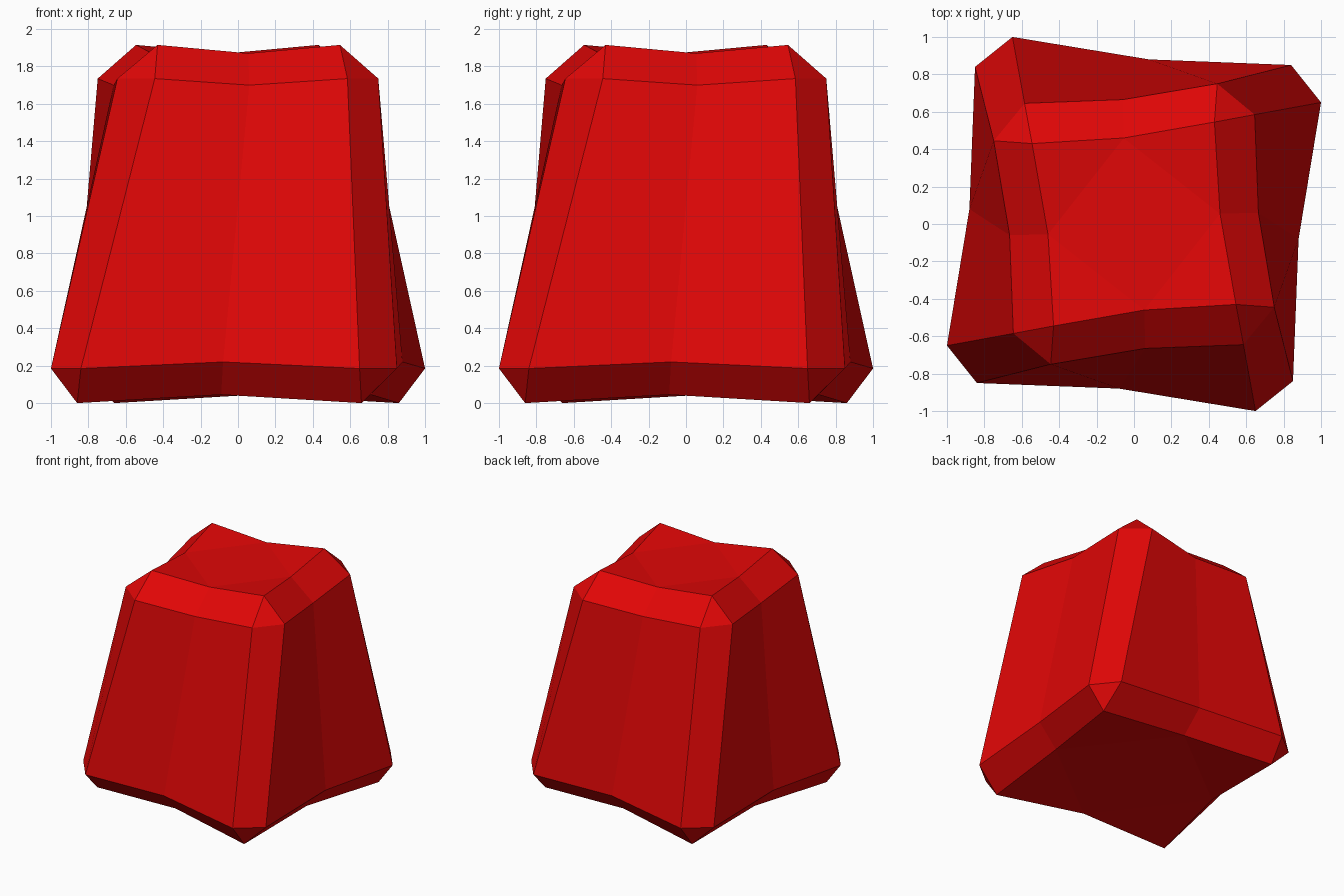
import bpy, bmesh
from mathutils import Matrix, Vector
from math import pi

if "Cube" in bpy.data.objects:
    bpy.data.objects.remove(bpy.data.objects["Cube"])

# Key points of the front side; the shape repeats every 90 degrees about z
SIDE = {
    "low_left": (-0.84, -0.85, 0.185), "low_mid": (-0.08, -0.88, 0.22), "low_right": (0.65, -1.0, 0.185),
    "up_left": (-0.445, -0.75, 1.735), "up_mid": (0.06, -0.665, 1.70), "up_right": (0.585, -0.645, 1.735),
    "base_mid": (-0.09, -0.71, 0.045), "base_corner": (0.66, -0.86, 0.0),
    "top_mid": (0.055, -0.46, 1.87), "top_corner": (0.545, -0.43, 1.915),
}

bm = bmesh.new()
sides = []
for i in range(4):
    turn = Matrix.Rotation(i * pi / 2, 3, 'Z')
    sides.append({k: bm.verts.new(turn @ Vector(p)) for k, p in SIDE.items()})


def quad(a, b, c, d):
    """Twisted quad that folds along its shorter diagonal."""
    if (a.co - c.co).length <= (b.co - d.co).length:
        bm.faces.new((a, b, c, d))
    else:
        bm.faces.new((b, c, d, a))


# Side walls, bevel strips and chamfered corners
for i in range(4):
    s, nxt, prv = sides[i], sides[(i + 1) % 4], sides[i - 1]
    rows = [
        [prv["base_corner"], s["base_mid"], s["base_corner"]],
        [s["low_left"], s["low_mid"], s["low_right"]],
        [s["up_left"], s["up_mid"], s["up_right"]],
        [prv["top_corner"], s["top_mid"], s["top_corner"]],
    ]
    for a, b in zip(rows, rows[1:]):
        for j in range(2):
            quad(a[j], a[j + 1], b[j + 1], b[j])
    quad(s["low_right"], nxt["low_left"], nxt["up_left"], s["up_right"])
    bm.faces.new((s["base_corner"], nxt["low_left"], s["low_right"]))
    bm.faces.new((s["up_right"], nxt["up_left"], s["top_corner"]))

# Top and base: a middle panel with four corners bent outward
for kind in ("top", "base"):
    mids = [s[kind + "_mid"] for s in sides]
    bm.faces.new(mids)
    for i in range(4):
        bm.faces.new((mids[i], sides[i][kind + "_corner"], mids[(i + 1) % 4]))

bmesh.ops.recalc_face_normals(bm, faces=bm.faces)
mesh = bpy.data.meshes.new("tapered_block")
bm.to_mesh(mesh)
bm.free()
block = bpy.data.objects.new("tapered_block", mesh)
bpy.context.collection.objects.link(block)

red = bpy.data.materials.new("red")
red.diffuse_color = (0.75, 0.002, 0.002, 1)
red.use_nodes = True
red.node_tree.nodes["Principled BSDF"].inputs["Base Color"].default_value = red.diffuse_color
mesh.materials.append(red)
